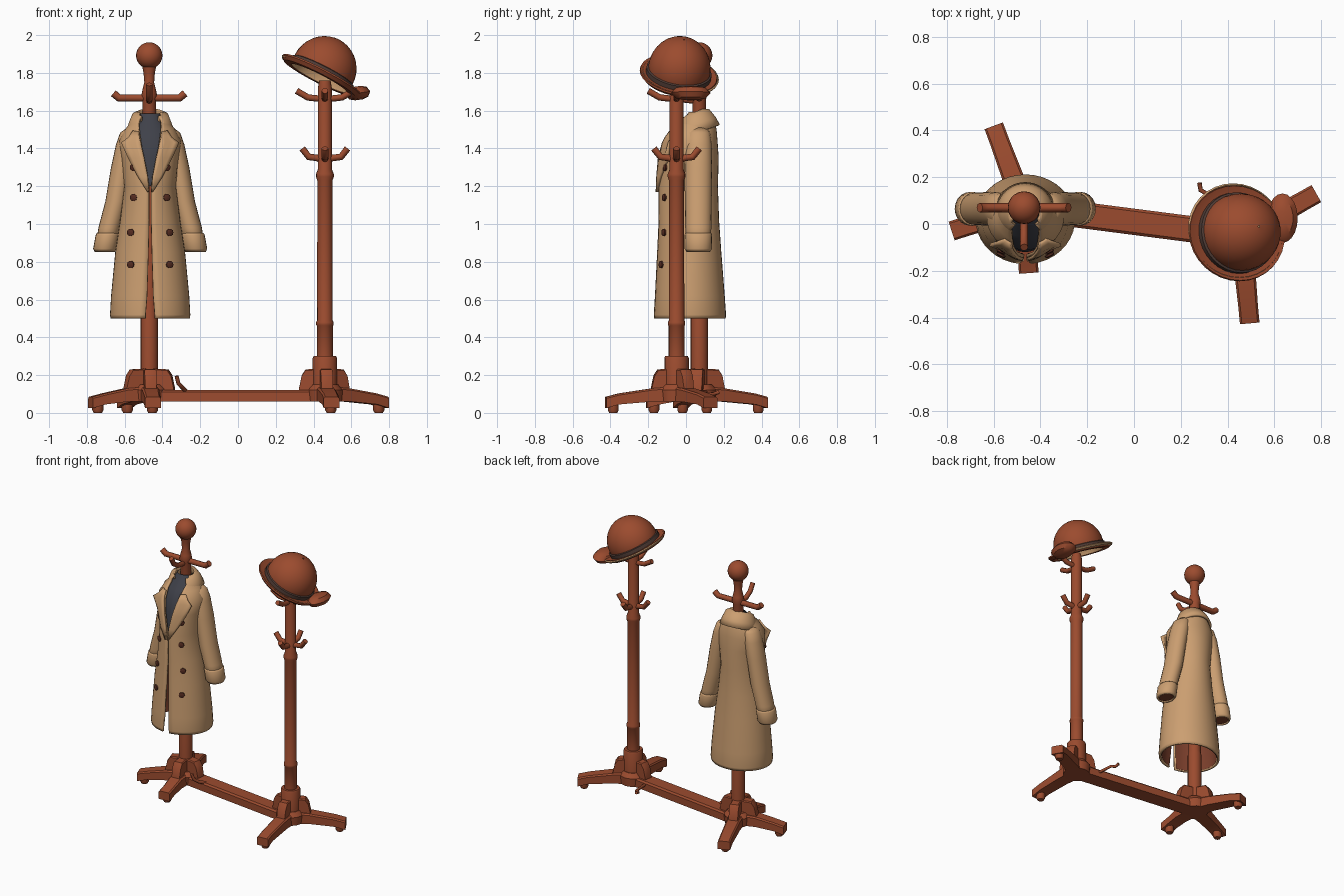
import bpy
import math
from math import sin, cos, pi, radians
from mathutils import Vector, Matrix

cube = bpy.data.objects.get("Cube")
if cube:
    bpy.data.objects.remove(cube)


def material(name, *rgb):
    m = bpy.data.materials.new(name)
    m.use_nodes = True
    m.diffuse_color = (*rgb, 1)
    m.node_tree.nodes["Principled BSDF"].inputs["Base Color"].default_value = (*rgb, 1)
    return m


WOOD = material("rust wood", .33, .071, .028)
TAN = material("tan cloth", .6, .345, .165)
SLATE = material("slate lining", .05, .053, .068)
BAND = material("dark band", .08, .045, .036)
BUTTON = material("brown button", .09, .025, .015)
INSIDE = material("brown lining", .2, .05, .025)


def make(name, verts, faces, mat, thick=0):
    me = bpy.data.meshes.new(name)
    me.from_pydata(verts, [], faces)
    me.materials.append(mat)
    ob = bpy.data.objects.new(name, me)
    bpy.context.scene.collection.objects.link(ob)
    if thick:
        mod = ob.modifiers.new("thickness", "SOLIDIFY")
        mod.thickness = thick
        mod.offset = 0
    return ob


def skin(name, rows, mat, closed=True, cap=True, thick=0):
    """Join equal rows of points with quads."""
    n = len(rows[0])
    faces = []
    for i in range(len(rows) - 1):
        for j in range(n if closed else n - 1):
            k = (j + 1) % n
            faces.append((i * n + j, i * n + k, (i + 1) * n + k, (i + 1) * n + j))
    if cap and closed:
        faces.append(tuple(reversed(range(n))))
        faces.append(tuple(range((len(rows) - 1) * n, len(rows) * n)))
    return make(name, [p for r in rows for p in r], faces, mat, thick)


def ring(x, y, z, rx, ry, n=20):
    return [(x + rx * cos(2 * pi * i / n), y + ry * sin(2 * pi * i / n), z) for i in range(n)]


def lathe(name, x, y, profile, mat, cap=True, squash=1, n=20):
    return skin(name, [ring(x, y, z, r, r * squash, n) for r, z in profile], mat, cap=cap)


def tube(name, points, radius, mat):
    cu = bpy.data.curves.new(name, "CURVE")
    cu.dimensions = "3D"
    cu.bevel_depth = radius
    cu.bevel_resolution = 2
    cu.use_fill_caps = True
    sp = cu.splines.new("POLY")
    sp.points.add(len(points) - 1)
    for p, co in zip(sp.points, points):
        p.co = (*co, 1)
    cu.materials.append(mat)
    ob = bpy.data.objects.new(name, cu)
    bpy.context.scene.collection.objects.link(ob)


def beam(name, origin, angle, sections, mat):
    """Boxy arm along a direction; sections are (distance, half width, low, high)."""
    u = Vector((cos(angle), sin(angle), 0))
    v = Vector((-u.y, u.x, 0))
    o = Vector((*origin, 0))
    rows = []
    for d, w, lo, hi in sections:
        c = min(w, hi - lo) * .2
        outline = [(-w, lo), (w, lo), (w, hi - c), (w - c, hi), (c - w, hi), (-w, hi - c)]
        rows.append([tuple(o + u * d + v * s + Vector((0, 0, z))) for s, z in outline])
    return skin(name, rows, mat)


# Stand bases: hub, legs, feet, gussets
COAT, HAT = (-.47, .07), (.46, -.05)
bar = (Vector(HAT) - Vector(COAT))
bar_angle = math.atan2(bar.y, bar.x)
beam("cross_bar", COAT, bar_angle, [(0, .056, .06, .122), (bar.length, .056, .06, .122)], WOOD)


def base(label, post, tips, inward):
    lathe(label + "_hub", *post, [(.09, .06), (.095, .12), (.07, .15)], WOOD, n=12)
    angles = [inward]
    for i, tip in enumerate(tips):
        d = Vector(tip) - Vector(post)
        a, length = math.atan2(d.y, d.x), d.length
        angles.append(a)
        beam(f"{label}_leg_{i}", post, a, [(0, .052, .06, .14), (.13, .046, .06, .13),
             (length - .07, .042, .045, .103), (length, .042, .025, .085)], WOOD)
        foot = Vector(post) + d * (1 - .04 / length)
        lathe(f"{label}_foot_{i}", foot.x, foot.y, [(.022, .0), (.03, .015), (.03, .05)], WOOD, n=10)
    for i, a in enumerate(angles):
        beam(f"{label}_gusset_{i}", post, a, [(.02, .032, .1, .235), (.1, .032, .1, .23),
             (.12, .032, .1, .2), (.135, .03, .1, .13)], WOOD)


base("coat_stand", COAT, [(-.60, .42), (-.78, -.03), (-.45, -.21)], bar_angle)
base("hat_stand", HAT, [(.78, .13), (.495, -.425)], bar_angle + pi)

# Posts
lathe("coat_post", *COAT, [(.046, .1), (.046, .5), (.042, .52), (.036, 1.3), (.036, 1.66), (.042, 1.68),
      (.036, 1.71), (.026, 1.75), (.03, 1.8), (.036, 1.83)], WOOD, n=16)
lathe("post_ball", *COAT, [(max(.004, .07 * sin(pi * i / 12)), 1.892 - .07 * cos(pi * i / 12))
      for i in range(13)], WOOD)
lathe("hat_post", *HAT, [(.065, .1), (.065, .29), (.06, .3), (.042, .3), (.042, .46), (.046, .465),
      (.046, .48), (.041, .49), (.04, 1.23), (.047, 1.25), (.047, 1.265), (.037, 1.29), (.037, 1.72),
      (.03, 1.76)], WOOD, n=16)


# Peg hooks
def hooks(label, post, path, radius, dirs):
    for i, (dx, dy) in enumerate(dirs):
        tube(f"{label}_{i}", [(post[0] + dx * d, post[1] + dy * d, z) for d, z in path], radius, WOOD)


SIDES = [(1, 0), (-1, 0), (0, -1), (0, 1)]
hooks("coat_hook", COAT, [(0, 1.667), (.16, 1.667), (.19, 1.692)], .02, SIDES[:2])
hooks("coat_front_hook", COAT, [(0, 1.65), (.09, 1.66), (.14, 1.69), (.17, 1.74)], .017, SIDES[2:3])
hooks("hat_upper_hook", HAT, [(0, 1.66), (.09, 1.67), (.15, 1.705)], .017, SIDES[:3])
hooks("hat_lower_hook", HAT, [(0, 1.33), (.04, 1.35), (.085, 1.355), (.12, 1.40)], .018, SIDES)
tube("bar_front_hook", [(-.27, .03, .11), (-.29, -.03, .13), (-.315, -.06, .155), (-.325, -.07, .195)], .011, WOOD)
tube("bar_back_hook", [(.32, 0, .1), (.31, .13, .1), (.285, .145, .1), (.28, .175, .11)], .01, WOOD)

# Hat, built upright then tilted; the crown reaches below the brim line
tilt = (Matrix.Translation((.455, -.035, 1.82)) @ Matrix.Rotation(radians(27), 4, "Y")
        @ Matrix.Rotation(radians(-8), 4, "X"))
dome = [(max(.004, .172 * cos(a)), .176 * sin(a)) for a in [radians(90 - 10 * i) for i in range(11)]]
hat = [lathe("hat_crown", 0, 0, dome + [(.172, -.05)], WOOD, cap=False, squash=.96, n=32),
       lathe("hat_band", 0, 0, [(.182, -.048), (.181, -.01), (.17, -.005)], BAND, cap=False, squash=.96, n=32),
       lathe("hat_brim", 0, 0, [(.165, -.036), (.2, -.034), (.227, -.028), (.23, -.037), (.21, -.056),
             (.165, -.056)], WOOD, cap=False, squash=.9, n=32),
       lathe("hat_lining", 0, 0, [(.01, .1), (.1, .07), (.16, -.03), (.165, -.055)],
             TAN, cap=False, squash=.9, n=32),
       lathe("hat_brim_edge", -.002, .009, [(.2, -.05), (.224, -.045), (.23, -.035), (.222, -.03)],
             TAN, cap=False, squash=.9, n=32)]
for part in hat:
    part.matrix_world = tilt
lump = lathe("hat_brim_curl", 0, 0, [(.02, -.036), (.05, -.027), (.066, 0), (.05, .027), (.02, .036)],
             WOOD, squash=1.6)
lump.matrix_world = Matrix.Translation((.635, .025, 1.693)) @ Matrix.Rotation(radians(-8), 4, "Y")

# Coat body: open-fronted rings (height, half width, half depth, centre y, half gap)
CX = -.465
BODY = [(.5, .203, .183, .02, .024), (.52, .206, .185, .02, .024), (.62, .2, .178, .02, .016),
        (.85, .178, .163, .017, .009), (1.02, .152, .153, .015, .005), (1.2, .13, .15, .012, .005),
        (1.35, .145, .148, .018, .035), (1.44, .158, .135, .025, .05), (1.5, .125, .115, .04, .058),
        (1.55, .085, .085, .055, .06), (1.59, .066, .056, .05, .055)]


def body_at(z):
    for a, b in zip(BODY, BODY[1:]):
        if a[0] <= z <= b[0]:
            f = (z - a[0]) / (b[0] - a[0])
            return [p + (q - p) * f for p, q in zip(a, b)]


def front_y(dx, z):
    _, rx, ry, cy, _ = body_at(z)
    return cy - ry * math.sqrt(max(0, 1 - (dx / rx) ** 2))


def wrap(z, rx, ry, cy, gap, n=36):
    a = math.asin(min(1, gap / rx))
    return [(CX + rx * sin(t), cy - ry * cos(t), z) for t in [a + (2 * pi - 2 * a) * i / n for i in range(n + 1)]]


skin("coat_body", [wrap(*r) for r in BODY], TAN, closed=False, thick=.014)
skin("coat_neck_lining", [wrap(z, rx - .014, ry - .018, cy, 0) for z, rx, ry, cy, g in BODY[5:-1]]
     + [wrap(1.585, .054, .046, .055, 0)], SLATE, closed=False)
skin("coat_skirt_lining", [wrap(z + .004, rx - .012, ry - .012, cy, g + .004) for z, rx, ry, cy, g in BODY[:6]],
     INSIDE, closed=False)

# Folded collar: neck edge rolling over and sloping down to the fall
collar = []
for rx, ry, cy, z_back, z_front in [(.062, .052, .045, 1.57, 1.5), (.074, .058, .04, 1.605, 1.56),
                                    (.09, .077, .043, 1.6, 1.545), (.108, .104, .048, 1.56, 1.49),
                                    (.122, .12, .052, 1.522, 1.44)]:
    row = wrap(0, rx, ry, cy, rx * .62)
    collar.append([(x, y, z_back + (z_front - z_back) * (.5 - .5 * (y - cy) / ry)) for x, y, z in row])
skin("coat_collar", collar, TAN, closed=False, thick=.016)

# Sleeves, cuffs, lapels and buttons, mirrored
ARM = [(1.51, .085, .03, .04), (1.48, .105, .05, .058), (1.42, .122, .054, .066), (1.3, .148, .054, .068),
       (1.12, .178, .054, .066), (.98, .216, .053, .064), (.87, .236, .05, .06)]
CUFF = [(.95, .224, .054, .065), (.94, .226, .058, .068), (.87, .238, .059, .067), (.855, .24, .05, .058)]
LAPEL = [(1.17, .006, .012), (1.25, .012, .062), (1.35, .032, .115), (1.43, .05, .152), (1.455, .056, .115),
         (1.49, .06, .09)]
for side, s in (("left", 1), ("right", -1)):
    for name, rows in (("sleeve", ARM), ("cuff", CUFF)):
        skin(f"{side}_{name}", [ring(CX + s * dx, .065, z, rx, ry) for z, dx, rx, ry in rows],
             TAN, cap=False, thick=.01)
    skin(f"{side}_cuff_lining", [ring(CX + s * .24, .065, z, .047, .056) for z in (.862, .872)], INSIDE)
    lathe(f"{side}_sleeve_cap", CX + s * .085, .065, [(.03, 1.505), (.012, 1.522)], TAN)
    rows = []
    for z, inner, outer in LAPEL:
        xs = [inner + (outer - inner) * i / 4 for i in range(5)]
        rows.append([(CX + s * x, min(front_y(min(x, .11), z), -.03) - .016, z) for x in xs])
    skin(f"{side}_lapel", rows, TAN, closed=False, thick=.014)
    for i, z in enumerate((1.3, 1.14, .955, .785)):
        dx = .085 if i < 2 else .1
        b = lathe(f"{side}_button_{i}", 0, 0, [(.014, 0), (.02, .004), (.02, .012), (.012, .016)], BUTTON, n=10)
        turn = Vector((s * dx * .6, -.12, 0)).to_track_quat("Z", "Y").to_matrix().to_4x4()
        b.matrix_world = Matrix.Translation((CX + s * dx, front_y(dx, z) - .003, z)) @ turn

# Smooth shading with sharp edges kept
bpy.ops.object.select_all(action="DESELECT")
for ob in bpy.context.scene.collection.objects:
    if ob.type == "MESH":
        ob.select_set(True)
        bpy.context.view_layer.objects.active = ob
bpy.ops.object.shade_smooth_by_angle(angle=radians(40))
